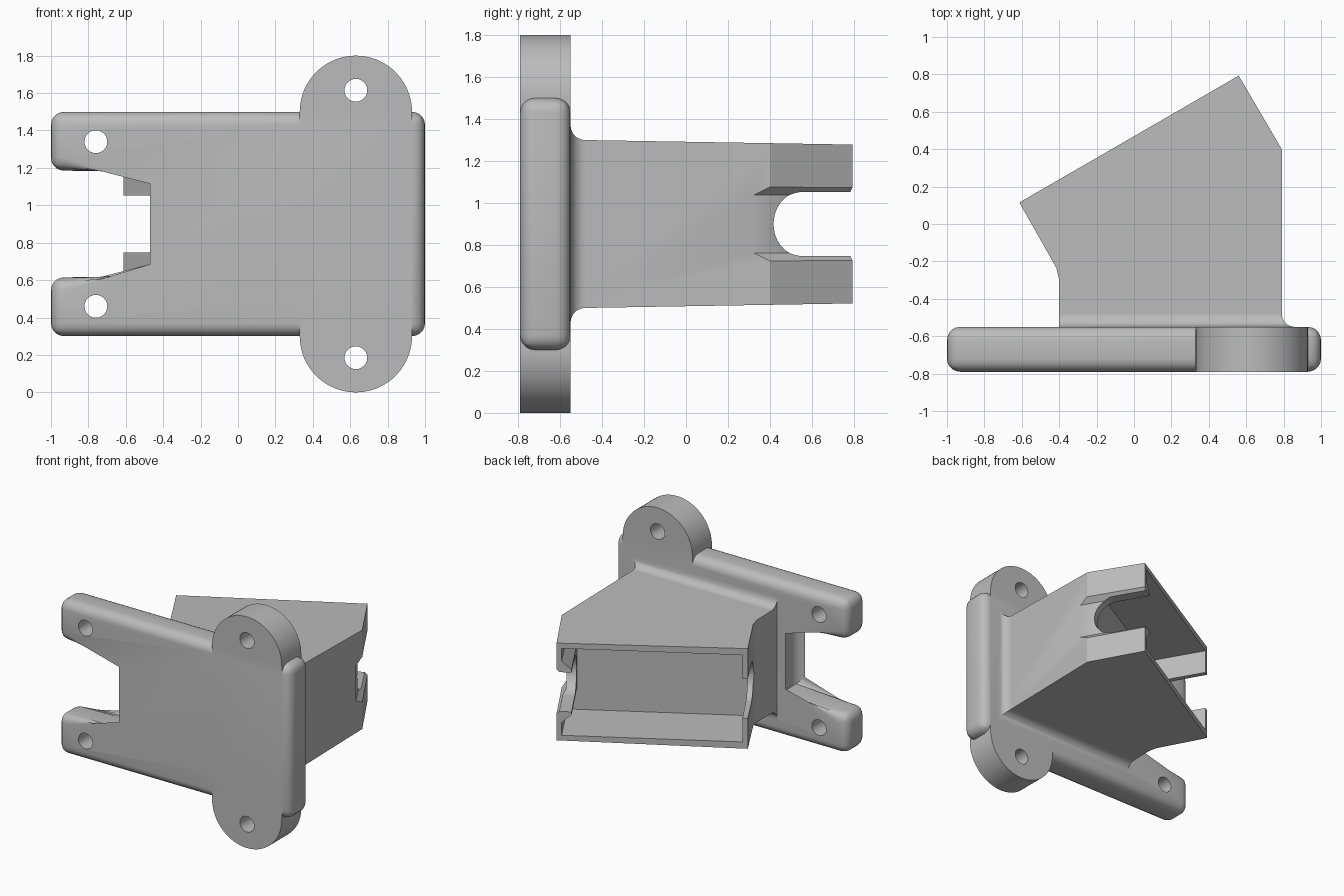
import bpy, bmesh, math
from mathutils import Matrix, Vector

if "Cube" in bpy.data.objects:
    bpy.data.objects.remove(bpy.data.objects["Cube"])

grey = bpy.data.materials.new("plain_grey")
grey.use_nodes = True
grey.diffuse_color = (0.5, 0.5, 0.5, 1)
grey.node_tree.nodes["Principled BSDF"].inputs["Base Color"].default_value = (0.5, 0.5, 0.5, 1)

# Axes: the socket is turned 30 degrees about z
X, Y, Z = Vector((1, 0, 0)), Vector((0, 1, 0)), Vector((0, 0, 1))
turn = Matrix.Rotation(math.radians(30), 3, "Z")
U, V = turn @ X, turn @ Y
MID = 0.9  # mirror height


def finish(name, bm):
    bmesh.ops.recalc_face_normals(bm, faces=bm.faces)
    mesh = bpy.data.meshes.new(name)
    bm.to_mesh(mesh)
    bm.free()
    mesh.materials.append(grey)
    ob = bpy.data.objects.new(name, mesh)
    bpy.context.scene.collection.objects.link(ob)
    return ob


def prism(points, axes, low, high):
    """Polygon in the first two axes, extruded along the third."""
    a, b, c = axes
    bm = bmesh.new()
    ends = [[bm.verts.new(a * p + b * q + c * h) for p, q in points] for h in (low, high)]
    for ring in ends:
        bm.faces.new(ring)
    for i in range(len(points)):
        j = (i + 1) % len(points)
        bm.faces.new((ends[0][i], ends[0][j], ends[1][j], ends[1][i]))
    return bm


def mirrored(half):
    """Close a half outline by mirroring it about the middle height."""
    return [(p, MID + q) for p, q in half] + [(p, MID - q) for p, q in reversed(half)]


def arc(cx, cy, r, start, end, n):
    angles = [math.radians(start + (end - start) * i / n) for i in range(n + 1)]
    return [(cx + r * math.cos(t), cy + r * math.sin(t)) for t in angles]


def boolean(ob, bm, name, operation="DIFFERENCE"):
    tool = finish(name, bm)
    mod = ob.modifiers.new(name, "BOOLEAN")
    mod.operation, mod.solver, mod.object = operation, "EXACT", tool
    bpy.context.view_layer.objects.active = ob
    bpy.ops.object.modifier_apply(modifier=name)
    bpy.data.objects.remove(tool)


def smooth(ob):
    bpy.ops.object.select_all(action="DESELECT")
    ob.select_set(True)
    bpy.context.view_layer.objects.active = ob
    bpy.ops.object.shade_smooth_by_angle(angle=math.radians(30))


# Mounting plate with two arms, rounded on all but the inner notch corners
front, back = -0.79, -0.55
outline = mirrored([(1, 0.6), (-1, 0.6), (-1, 0.285), (-0.4, 0.285)])
bm = prism(outline, (X, Z, Y), front, back)
edges = [e for e in bm.edges
         if not all(abs(v.co.x + 0.4) < 0.001 and abs(v.co.z - MID) < 0.3 for v in e.verts)
         or abs(e.verts[0].co.z - e.verts[1].co.z) > 0.1]
bmesh.ops.bevel(bm, geom=edges, offset=0.07, segments=5, profile=0.5, affect="EDGES")
plate = finish("mounting_plate", bm)

# Round ears above and below the plate
ears = arc(0.63, 1.5, 0.3, 0, 180, 40) + arc(0.63, 0.3, 0.3, 180, 360, 40)
bm = prism(ears, (X, Z, Y), front, back)
rim = [e for e in bm.edges if all(abs(v.co.y - back) < 0.001 for v in e.verts)]
bmesh.ops.bevel(bm, geom=rim, offset=0.015, segments=2, profile=0.5, affect="EDGES")
boolean(plate, bm, "ears", "UNION")

# Screw holes
for x, offset in ((0.63, 0.715), (-0.76, 0.44)):
    for side in (1, -1):
        hole = arc(x, MID + side * offset, 0.061, 0, 345, 23)
        boolean(plate, prism(hole, (X, Z, Y), -1, 0), "screw_hole")
smooth(plate)

# Angled socket body, slightly thinner towards the open end
profile = [(-0.4, -0.6), (-0.4, -0.3), (-0.415, -0.235), (-0.613, 0.115),
           (0.56, 0.793), (0.79, 0.4), (0.79, -0.6)]
bm = prism(profile, (X, Y, Z), -1, 1)
for v in bm.verts:
    v.co.z = MID + v.co.z * (0.4 - 0.017 * (v.co.y + 0.48))
body = finish("socket_body", bm)

# Hollow, with a raised pad left on one end wall
hollow = mirrored([(-0.435, 0.338), (0.845, 0.338), (0.845, 0.24), (0.775, 0.175)])
boolean(body, prism(hollow, (U, Z, V), -0.035, 0.7), "hollow")

# Chamfered recess outside the pad
recess = mirrored([(0.845, 0.137), (0.98, 0.272)])
boolean(body, prism(recess, (U, Z, V), -0.4, 0.7), "recess")

# Round-bottomed slot through both end walls
slot = arc(0.147, MID, 0.153, 90, 270, 24) + [(0.7, MID - 0.153), (0.7, MID + 0.153)]
boolean(body, prism(slot, (V, Z, U), -1, 1.3), "slot")
smooth(body)

# Concave fillet where the socket meets the plate
bm = bmesh.new()
rings = []
radius, steps = 0.07, 8
for i in range(-1, steps + 1):
    t = math.radians(90 * max(i, 0) / steps)
    grow = radius * (1 - math.sin(t))
    y = back + radius * (1 - math.cos(t)) if i >= 0 else back - 0.04
    rings.append([bm.verts.new((x, y, z)) for x, z in (
        (-0.4, MID - 0.4 - grow), (0.79 + grow, MID - 0.4 - grow),
        (0.79 + grow, MID + 0.4 + grow), (-0.4, MID + 0.4 + grow))])
for a, b in zip(rings, rings[1:]):
    for i in range(4):
        j = (i + 1) % 4
        bm.faces.new((a[i], a[j], b[j], b[i]))
bm.faces.new(rings[0])
bm.faces.new(rings[-1])
smooth(finish("base_fillet", bm))
